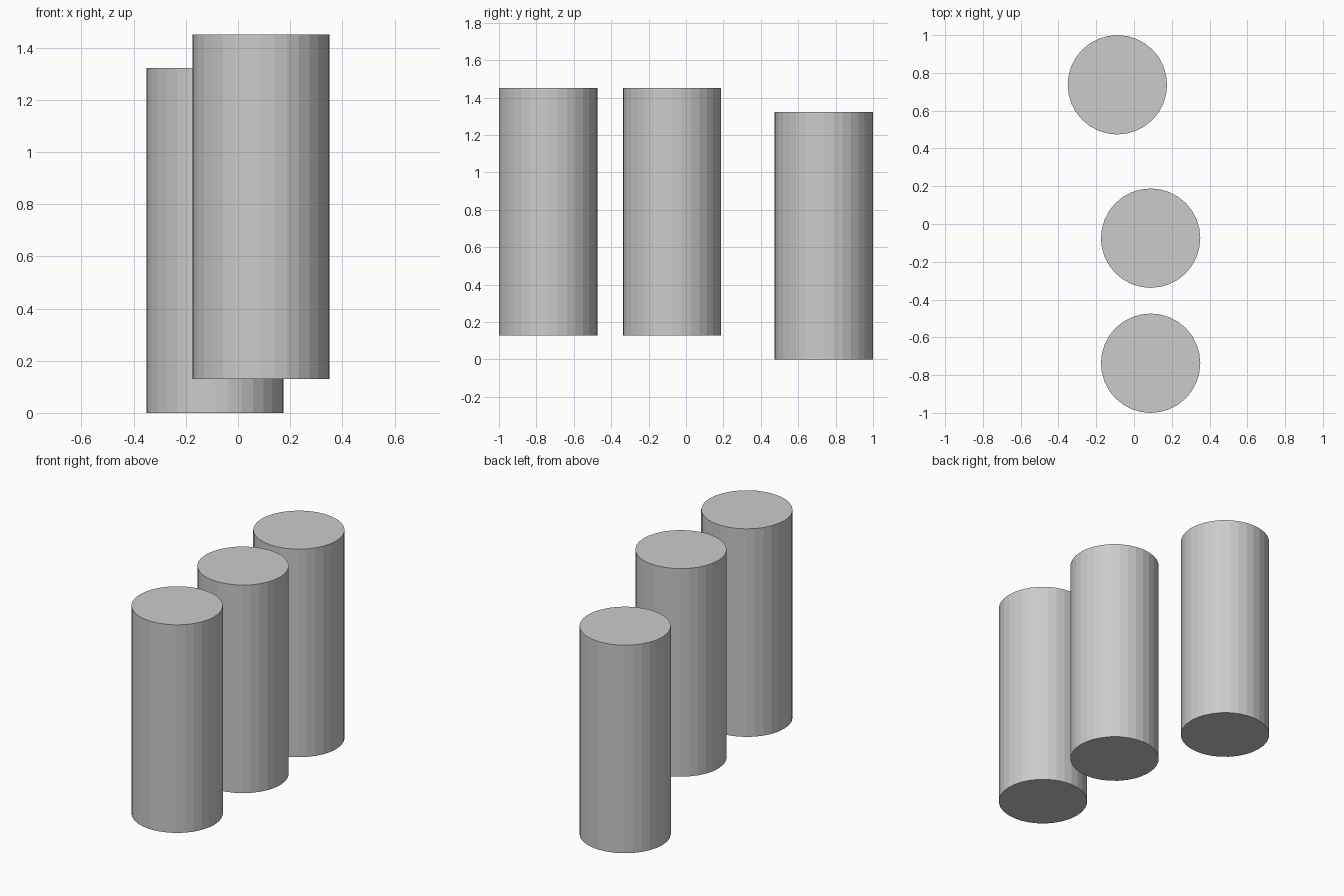
import bpy

if "Cube" in bpy.data.objects:
    bpy.data.objects.remove(bpy.data.objects["Cube"])

RADIUS, HEIGHT = 0.263, 1.322


def pillar(name, x, y, base):
    bpy.ops.mesh.primitive_cylinder_add(vertices=32, radius=RADIUS, depth=HEIGHT,
                                        location=(x, y, base + HEIGHT / 2))
    bpy.context.object.name = name


# Two raised pillars towards the front, one standing lower at the back
pillar("front_pillar", 0.088, -0.737, 0.129)
pillar("middle_pillar", 0.088, -0.075, 0.129)
pillar("back_pillar", -0.088, 0.737, 0.0)
